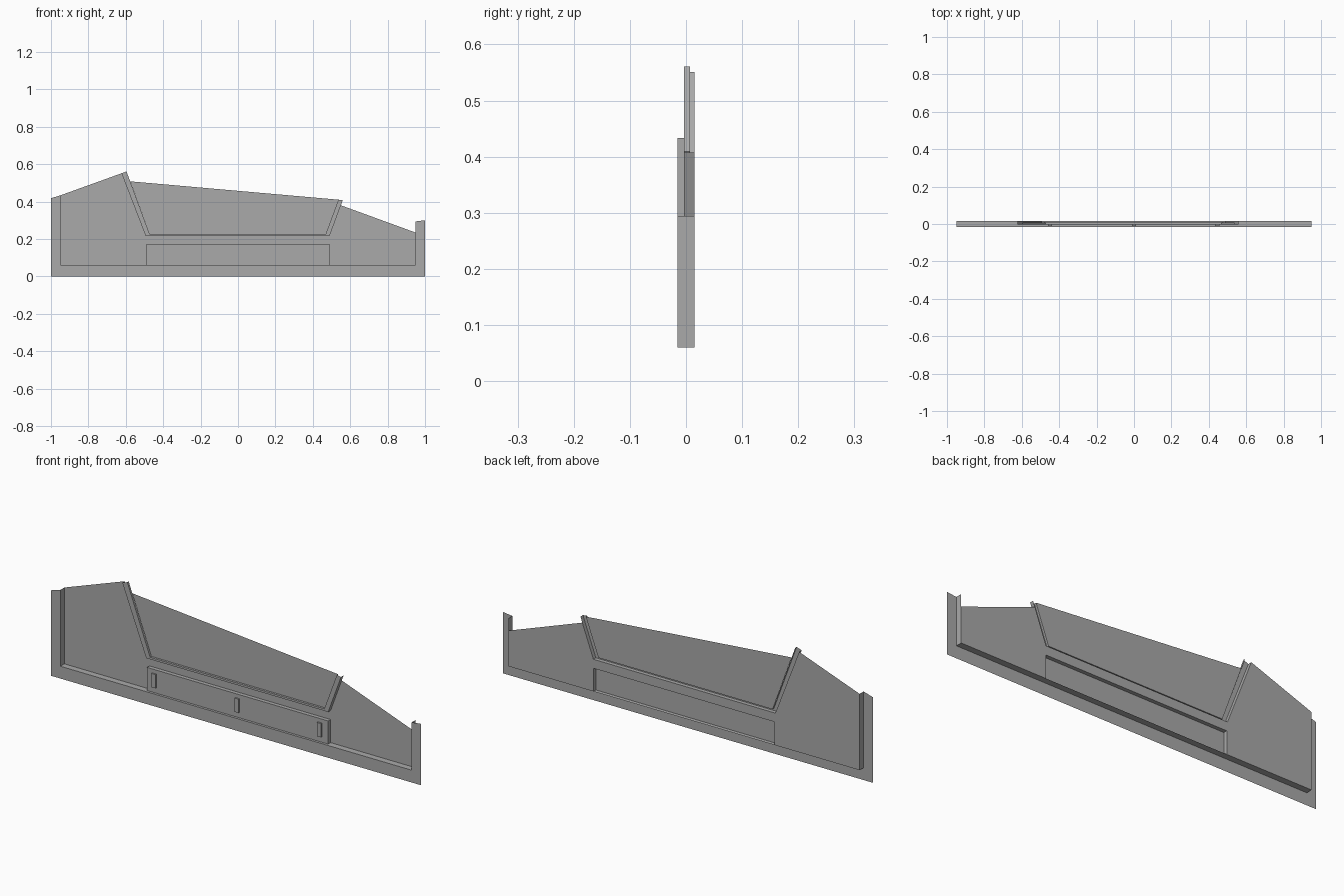
import bpy
import bmesh

if "Cube" in bpy.data.objects:
    bpy.data.objects.remove(bpy.data.objects["Cube"], do_unlink=True)

# Single plain grey
grey = bpy.data.materials.new("plain grey")
grey.use_nodes = True
GREY = (0.4, 0.4, 0.4, 1)
grey.diffuse_color = GREY
grey.node_tree.nodes["Principled BSDF"].inputs["Base Color"].default_value = GREY

# Depth of each pressed layer, front to back
RIM, PULL, RAISED, WINDOW, PANEL = -0.0155, -0.0115, -0.0035, 0.007, 0.0155


def add_object(name, bm):
    mesh = bpy.data.meshes.new(name)
    bm.to_mesh(mesh)
    bm.free()
    mesh.materials.append(grey)
    obj = bpy.data.objects.new(name, mesh)
    bpy.context.collection.objects.link(obj)
    return obj


def sheet(name, outline, y):
    """Flat face from an (x, z) outline, facing the front."""
    bm = bmesh.new()
    face = bm.faces.new([bm.verts.new((x, y, z)) for x, z in outline])
    face.normal_update()
    if face.normal.y > 0:
        face.normal_flip()
    bmesh.ops.triangulate(bm, faces=[face])
    return add_object(name, bm)


def wall(name, path, y0, y1):
    """Ribbon of quads along an (x, z) path between two depths."""
    bm = bmesh.new()
    rows = [[bm.verts.new((x, y, z)) for x, z in path] for y in (y0, y1)]
    for i in range(len(path) - 1):
        bm.faces.new((rows[0][i], rows[0][i + 1], rows[1][i + 1], rows[1][i]))
    return add_object(name, bm)


def box(name, x0, x1, y0, y1, z0, z1):
    bm = bmesh.new()
    bmesh.ops.create_cube(bm, size=1)
    for v in bm.verts:
        v.co = (x1 if v.co.x > 0 else x0,
                y1 if v.co.y > 0 else y0,
                z1 if v.co.z > 0 else z0)
    return add_object(name, bm)


# Shared outlines, left to right
opening = [(-0.95, 0.433), (-0.95, 0.06), (0.95, 0.06), (0.95, 0.294)]
trim_outer = [(-0.623, 0.551), (-0.494, 0.217), (0.49, 0.217), (0.56, 0.407)]
trim_inner = [(-0.596, 0.561), (-0.473, 0.227), (0.469, 0.227), (0.537, 0.41)]
drawer = [(-0.49, 0.06), (-0.49, 0.173), (0.49, 0.173), (0.49, 0.06)]

# Front rim and the return that leads back to the panel
sheet("rim", [(-1, 0.418), (-1, 0), (1, 0), (1, 0.3)] + opening[::-1], RIM)
wall("rim_return", opening, RIM, PANEL)

# Back panel, notched for the trim and the drawer
sheet("back_panel",
      [opening[0]] + trim_outer[:3] + [(0.55, 0.38), (0.95, 0.234), opening[2]]
      + drawer[::-1] + [opening[1]], PANEL)

# Raised trim around the upper window
sheet("trim_face", trim_outer + trim_inner[::-1], RAISED)
wall("trim_outer_side", trim_outer, RAISED, PANEL)
wall("trim_inner_side", trim_inner[::-1], RAISED, WINDOW)
sheet("window_panel", [(-0.576, 0.508)] + trim_inner[1:], WINDOW)

# Raised drawer front with three pulls
sheet("drawer_face", drawer, RAISED)
wall("drawer_side", drawer[::-1], RAISED, PANEL)
for label, x in (("right", -0.45), ("middle", 0), ("left", 0.445)):
    box(label + "_pull", x - 0.011, x + 0.011, PULL, RAISED, 0.087, 0.154)
